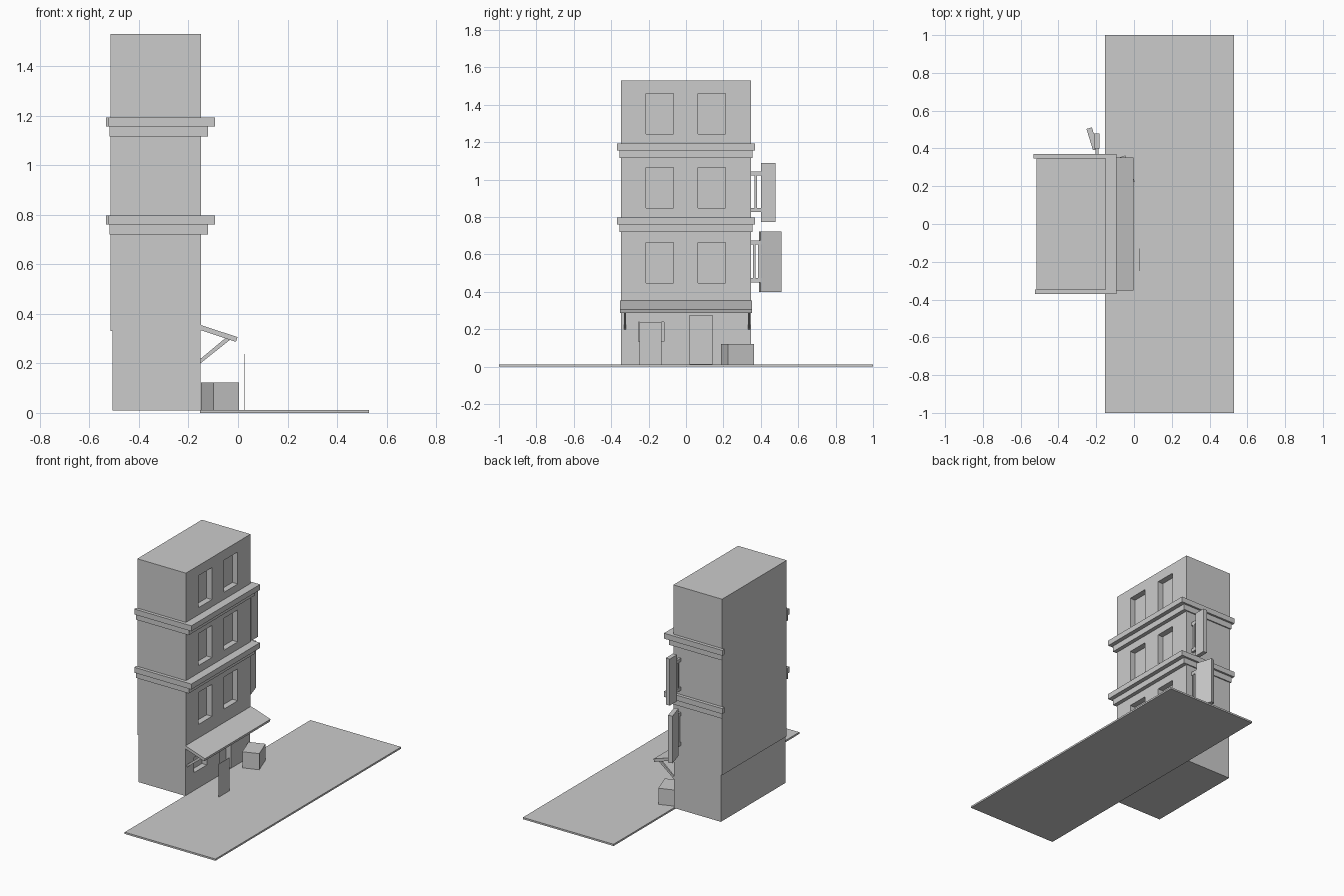
import bpy, bmesh, math
from mathutils import Matrix, Vector

if "Cube" in bpy.data.objects:
    bpy.data.objects.remove(bpy.data.objects["Cube"])

grey = bpy.data.materials.new("light_grey")
grey.use_nodes = True
COLOUR = (0.6, 0.6, 0.6, 1)
grey.diffuse_color = COLOUR
grey.node_tree.nodes["Principled BSDF"].inputs["Base Color"].default_value = COLOUR


def finish(name, bm):
    mesh = bpy.data.meshes.new(name)
    bm.to_mesh(mesh)
    bm.free()
    mesh.materials.append(grey)
    obj = bpy.data.objects.new(name, mesh)
    bpy.context.collection.objects.link(obj)
    return obj


def add_box(bm, x, y, z, turn=0):
    """Add a box given its ranges, turned about its own vertical axis."""
    mid = Vector([sum(r) / 2 for r in (x, y, z)])
    size = [r[1] - r[0] for r in (x, y, z)]
    matrix = (Matrix.Translation(mid) @ Matrix.Rotation(math.radians(turn), 4, 'Z')
              @ Matrix.Diagonal((*size, 1)))
    bmesh.ops.create_cube(bm, size=1, matrix=matrix)


def boxes(name, *parts):
    bm = bmesh.new()
    for part in parts:
        add_box(bm, *part)
    return finish(name, bm)


def prism(name, profile, y0, y1):
    """Extrude an x-z profile along y."""
    bm = bmesh.new()
    face = bm.faces.new([bm.verts.new((x, y0, z)) for x, z in profile])
    grown = bmesh.ops.extrude_face_region(bm, geom=[face])["geom"]
    bmesh.ops.translate(bm, vec=(0, y1 - y0, 0),
                        verts=[v for v in grown if isinstance(v, bmesh.types.BMVert)])
    bmesh.ops.recalc_face_normals(bm, faces=bm.faces)
    return finish(name, bm)


def carve(obj, openings):
    """Cut recesses into a wall and bake the result."""
    cutter = boxes("opening_cutter", *openings)
    cutter.hide_render = True
    mod = obj.modifiers.new("openings", 'BOOLEAN')
    mod.object = cutter
    mod.solver = 'EXACT'
    graph = bpy.context.evaluated_depsgraph_get()
    baked = bpy.data.meshes.new_from_object(obj.evaluated_get(graph))
    obj.modifiers.clear()
    obj.data = baked
    bpy.data.objects.remove(cutter)


BACK, FRONT, SIDE = -0.516, -0.149, 0.348
RECESS = (FRONT - 0.04, 0.1)

# Pavement
boxes("pavement", ((-0.154, 0.53), (-1, 1), (0, 0.012)))

# Upper storeys with two windows on each floor
upper = boxes("upper_storeys", ((BACK, FRONT), (-SIDE, SIDE), (0.33, 1.53)))
carve(upper, [(RECESS, y, (z, z + 0.218))
              for z in (0.447, 0.848, 1.243)
              for y in ((-0.215, -0.068), (0.063, 0.21))])

# Ground floor with a shop window and a doorway
ground = boxes("ground_floor", ((-0.507, -0.152), (-SIDE, SIDE), (0.01, 0.33)))
carve(ground, [(RECESS, (-0.255, -0.118), (0.134, 0.238)),
               (RECESS, (0.02, 0.142), (0.014, 0.275))])

# Stepped cornices around the front and both sides
for label, top in (("lower", 0.797), ("upper", 1.194)):
    for step, z, out, reach, backs in (
            ("ledge", (top - 0.037, top), 0.022, 0.056, (-0.523, -0.533)),
            ("moulding", (top - 0.077, top - 0.037), 0.008, 0.027, (-0.519, -0.519))):
        edge = SIDE + out
        boxes(f"{label}_cornice_{step}",
              ((FRONT, FRONT + reach), (-edge, edge), z),
              ((backs[0], FRONT), (-edge, -SIDE), z),
              ((backs[1], FRONT), (SIDE, edge), z))

# Sloping awning and its struts
prism("awning", [(-0.15, 0.355), (-0.002, 0.306), (-0.008, 0.287), (-0.15, 0.334)],
      -0.353, 0.353)
for name, y in (("right_strut", -0.331), ("left_strut", 0.332)):
    prism(name, [(-0.152, 0.2), (-0.152, 0.218), (-0.05, 0.303), (-0.03, 0.297)],
          y, y + 0.01)

# Free-standing board and crate on the pavement
boxes("standing_board", ((0.026, 0.029), (-0.249, -0.131), (0.012, 0.238)))
boxes("crate", ((-0.127, -0.018), (0.201, 0.349), (0.012, 0.122), 19.8))

# Hanging signs with wall brackets
boxes("upper_sign", ((-0.212, -0.182), (0.4, 0.478), (0.773, 1.09)))
boxes("lower_sign", ((-0.235, -0.205), (0.392, 0.51), (0.4, 0.722), 17))
for name, low, high, bars in (("upper_bracket", 0.826, 1.045, (0.366,)),
                              ("lower_bracket", 0.45, 0.676, (0.358, 0.384))):
    x = (-0.205, -0.189)
    arms = [(x, (SIDE - 0.01, 0.405), (z, z + 0.023)) for z in (low, high - 0.023)]
    posts = [(x, (y, y + 0.014), (low + 0.01, high - 0.01)) for y in bars]
    boxes(name, *arms, *posts)
